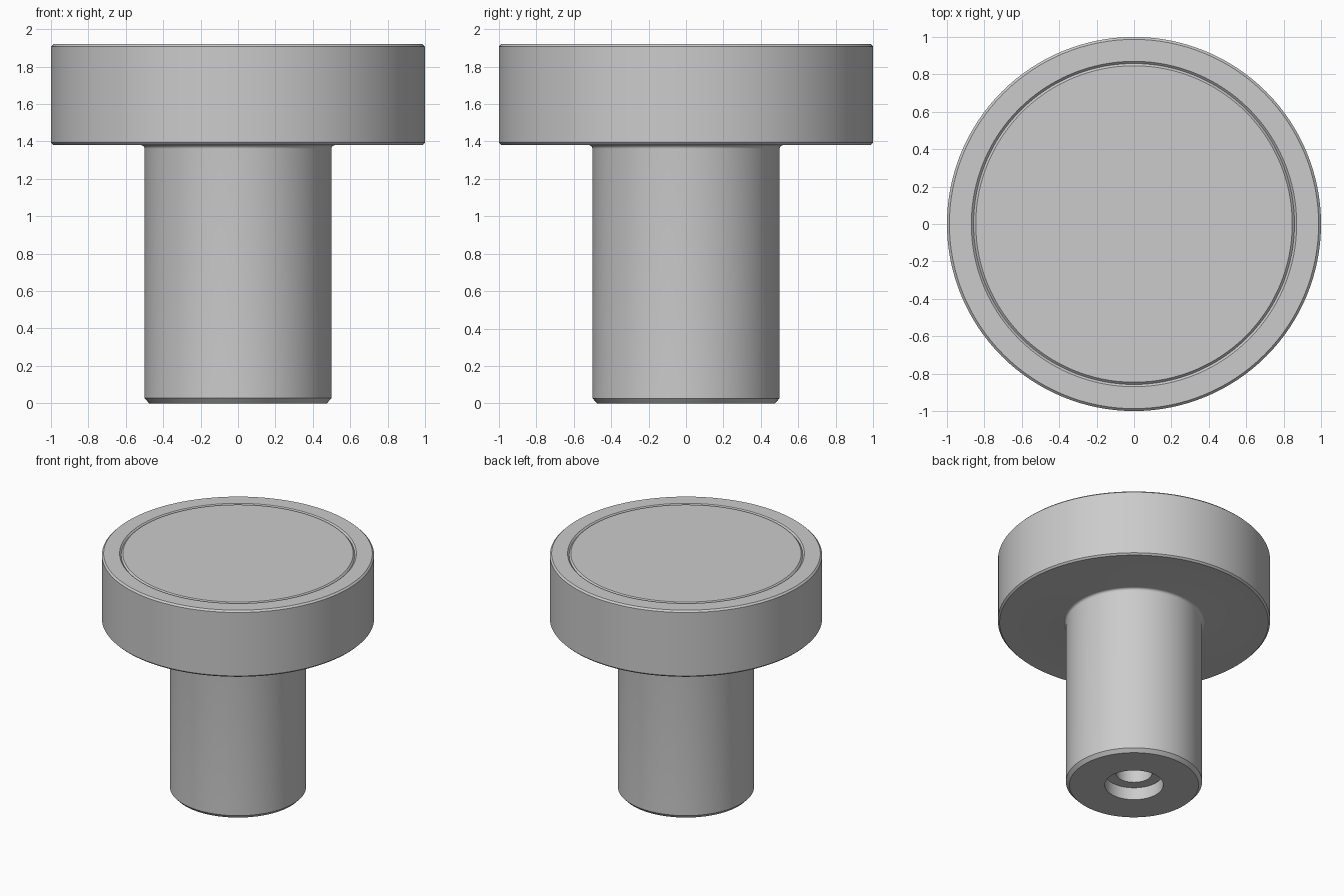
import bpy, bmesh, math

if "Cube" in bpy.data.objects:
    bpy.data.objects.remove(bpy.data.objects["Cube"])

SEGMENTS = 128


def lathe(name, profile):
    """Revolve an (r, z) profile around z; both ends lie on the axis."""
    bm = bmesh.new()
    verts = [bm.verts.new((r, 0, z)) for r, z in profile]
    edges = [bm.edges.new(pair) for pair in zip(verts, verts[1:])]
    bmesh.ops.spin(bm, geom=verts + edges, cent=(0, 0, 0), axis=(0, 0, 1),
                   angle=math.tau, steps=SEGMENTS, use_duplicate=False)
    bmesh.ops.remove_doubles(bm, verts=bm.verts, dist=1e-5)
    bmesh.ops.recalc_face_normals(bm, faces=bm.faces)
    mesh = bpy.data.meshes.new(name)
    bm.to_mesh(mesh)
    bm.free()
    obj = bpy.data.objects.new(name, mesh)
    bpy.context.collection.objects.link(obj)
    bpy.context.view_layer.objects.active = obj
    obj.select_set(True)
    bpy.ops.object.shade_smooth_by_angle(angle=math.radians(30))
    obj.select_set(False)
    return obj


# blind screw hole with a counterbore in the foot
hole = [(0, 0.80), (0.133, 0.80), (0.133, 0.10), (0.215, 0.10), (0.215, 0)]

# stem with a chamfered foot and a small fillet under the head
stem = [(0.475, 0), (0.5, 0.027)]
FILLET = 0.02
fillet = [(0.5 + FILLET * (1 - math.cos(a)), 1.38 - FILLET * (1 - math.sin(a)))
          for a in (math.radians(15 * i) for i in range(7))]

# round head with chamfered rims
head = [(0.987, 1.38), (1, 1.393), (1, 1.907), (0.987, 1.92)]

# V-shaped seam around the flat top cap
top = [(0.87, 1.92), (0.858, 1.908), (0.846, 1.92), (0, 1.92)]

lathe("knob", hole + stem + fillet + head + top)
